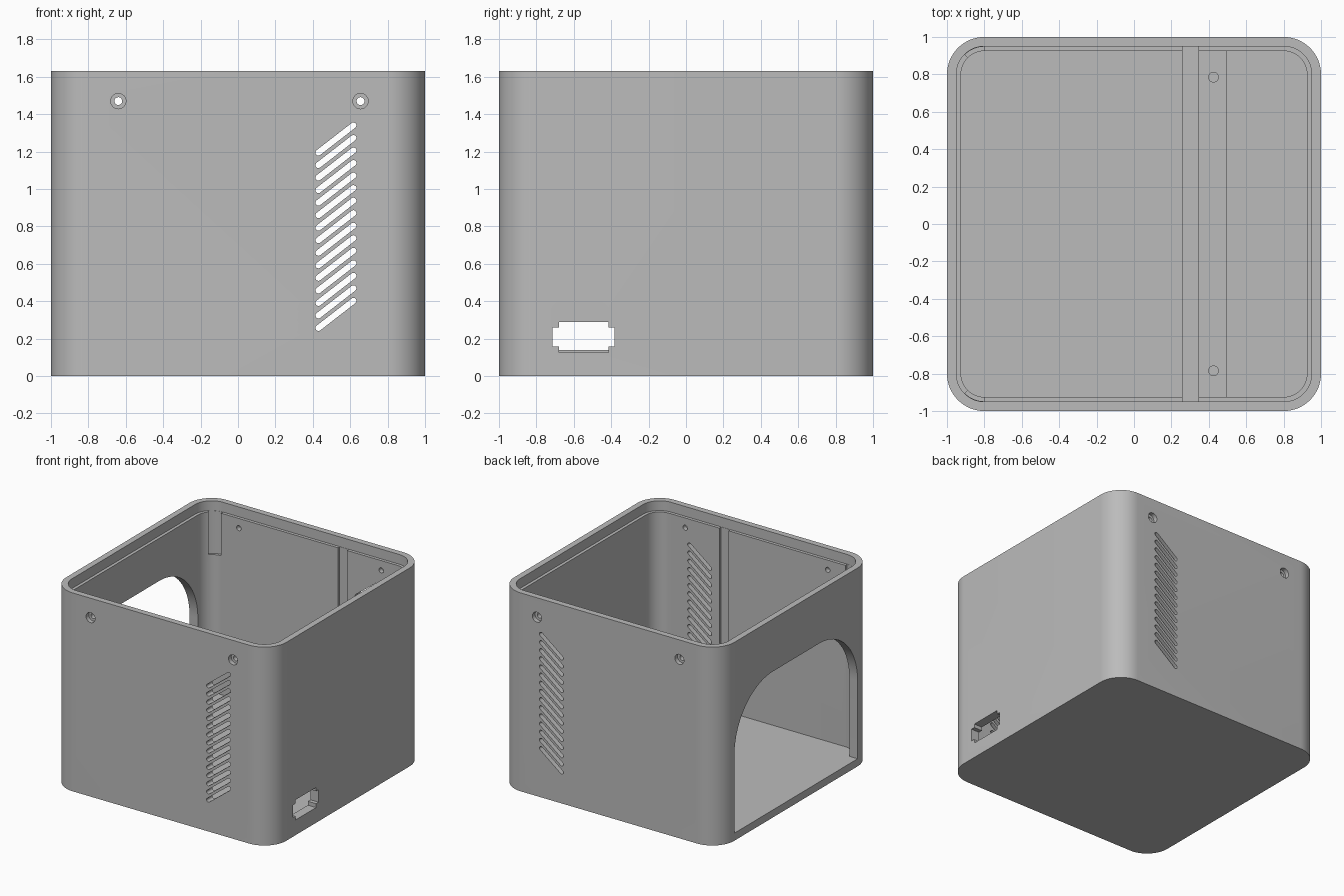
import bpy, bmesh, math
from mathutils import Vector

cube = bpy.data.objects.get("Cube")
if cube:
    bpy.data.objects.remove(cube, do_unlink=True)

HEIGHT = 1.63
FLOOR = 0.06
INNER = 0.925   # inside wall face
LIP = 0.95      # inside face of the lid recess

grey = bpy.data.materials.new("plain_grey")
grey.use_nodes = True
grey.diffuse_color = (0.5, 0.5, 0.5, 1)
grey.node_tree.nodes["Principled BSDF"].inputs["Base Color"].default_value = (0.5, 0.5, 0.5, 1)


def arc(cx, cy, r, start, end, steps):
    angles = [math.radians(start + (end - start) * i / steps) for i in range(steps + 1)]
    return [(cx + r * math.cos(a), cy + r * math.sin(a)) for a in angles]


def rounded_square(half, r):
    c = half - r
    pts = []
    for k, (sx, sy) in enumerate([(1, 1), (-1, 1), (-1, -1), (1, -1)]):
        pts += arc(sx * c, sy * c, r, 90 * k, 90 * k + 90, 16)
    return pts


def rect(a0, a1, b0, b1):
    return [(a0, b0), (a1, b0), (a1, b1), (a0, b1)]


def add_prism(bm, pts, axis, lo, hi):
    """Extrude a flat outline along the named axis."""
    place = {"x": lambda p: Vector((lo, p[0], p[1])),
             "y": lambda p: Vector((p[0], lo, p[1])),
             "z": lambda p: Vector((p[0], p[1], lo))}[axis]
    shift = Vector([(hi - lo) * (axis == a) for a in "xyz"])
    face = bm.faces.new([bm.verts.new(place(p)) for p in pts])
    ext = bmesh.ops.extrude_face_region(bm, geom=[face])
    bmesh.ops.translate(bm, vec=shift, verts=[v for v in ext["geom"] if isinstance(v, bmesh.types.BMVert)])


def make(name, *prisms):
    bm = bmesh.new()
    for prism in prisms:
        add_prism(bm, *prism)
    bmesh.ops.recalc_face_normals(bm, faces=bm.faces)
    mesh = bpy.data.meshes.new(name)
    bm.to_mesh(mesh)
    bm.free()
    mesh.materials.append(grey)
    obj = bpy.data.objects.new(name, mesh)
    bpy.context.collection.objects.link(obj)
    return obj


def cut(target, *prisms):
    """Subtract a group of separate prisms from the target."""
    cutter = make("cutter", *prisms)
    cutter.hide_render = True
    mod = target.modifiers.new("cut", "BOOLEAN")
    mod.operation = "DIFFERENCE"
    mod.solver = "EXACT"
    mod.object = cutter
    bpy.context.view_layer.objects.active = target
    bpy.ops.object.modifier_apply(modifier=mod.name)
    bpy.data.objects.remove(cutter, do_unlink=True)


# Open box with a stepped rim for a lid
box = make("enclosure_shell", (rounded_square(1, 0.2), "z", 0, HEIGHT))
cut(box, (rounded_square(INNER, 0.125), "z", FLOOR, HEIGHT + 0.1))
cut(box, (rounded_square(LIP, 0.15), "z", 1.55, HEIGHT + 0.1))

# Panel groove down both walls and across the floor
cut(box, (rect(0.26, 0.345, -0.948, 0.948), "z", 0.04, 1.6))

# Shallow corner pockets beside the arch
pockets = []
for s in (1, -1):
    pts = arc(-0.8, 0.8, 0.148, 90, 135, 8) + arc(-0.8, 0.8, 0.09, 135, 90, 8)
    pockets.append(([(x, s * y) for x, y in pts], "z", 1.2, 1.6))
cut(box, *pockets)

# Arched doorway
arch = ([(-0.8, 0.062), (0.8, 0.062)] + arc(0.3, 0.7, 0.5, 0, 90, 20)
        + arc(-0.3, 0.7, 0.5, 90, 180, 20))
cut(box, (arch, "x", -1.1, -0.7))

# Connector window with stepped corners
window = [(-0.68, 0.125), (-0.415, 0.125), (-0.415, 0.157), (-0.382, 0.157),
          (-0.382, 0.26), (-0.415, 0.26), (-0.415, 0.29), (-0.68, 0.29),
          (-0.68, 0.26), (-0.713, 0.26), (-0.713, 0.157), (-0.68, 0.157)]
cut(box, (window, "x", 0.8, 1.1))

# Slanted vent slots through the front and back
tilt = math.degrees(math.atan2(0.145, 0.187))
slots = []
for i in range(15):
    z = 0.257 + 0.067 * i
    outline = (arc(0.43, z, 0.016, tilt + 90, tilt + 270, 8)
               + arc(0.617, z + 0.145, 0.016, tilt - 90, tilt + 90, 8))
    slots.append((outline, "y", -1.1, 1.1))
cut(box, *slots)

# Counterbored screw holes through the front and back
holes, bores = [], []
for x in (-0.64, 0.655):
    holes.append((arc(x, 1.47, 0.021, 0, 345, 23), "y", -1.1, 1.1))
    for s in (-1, 1):
        bores.append((arc(x, 1.47, 0.041, 0, 345, 23), "y", s * 0.965, s * 1.1))
cut(box, *holes)
cut(box, *bores)

# Mounting ridge on the floor with two blind holes
ridge = make("mounting_ridge", (rect(0.345, 0.495, -0.926, 0.926), "z", 0.05, 0.14))
cut(ridge, *[(arc(0.425, y, 0.026, 0, 345, 23), "z", 0.08, 0.2) for y in (-0.785, 0.785)])

# Smooth the rounded surfaces, keep hard edges
for obj in (box, ridge):
    bpy.ops.object.select_all(action="DESELECT")
    obj.select_set(True)
    bpy.context.view_layer.objects.active = obj
    bpy.ops.object.shade_smooth_by_angle(angle=math.radians(30))
